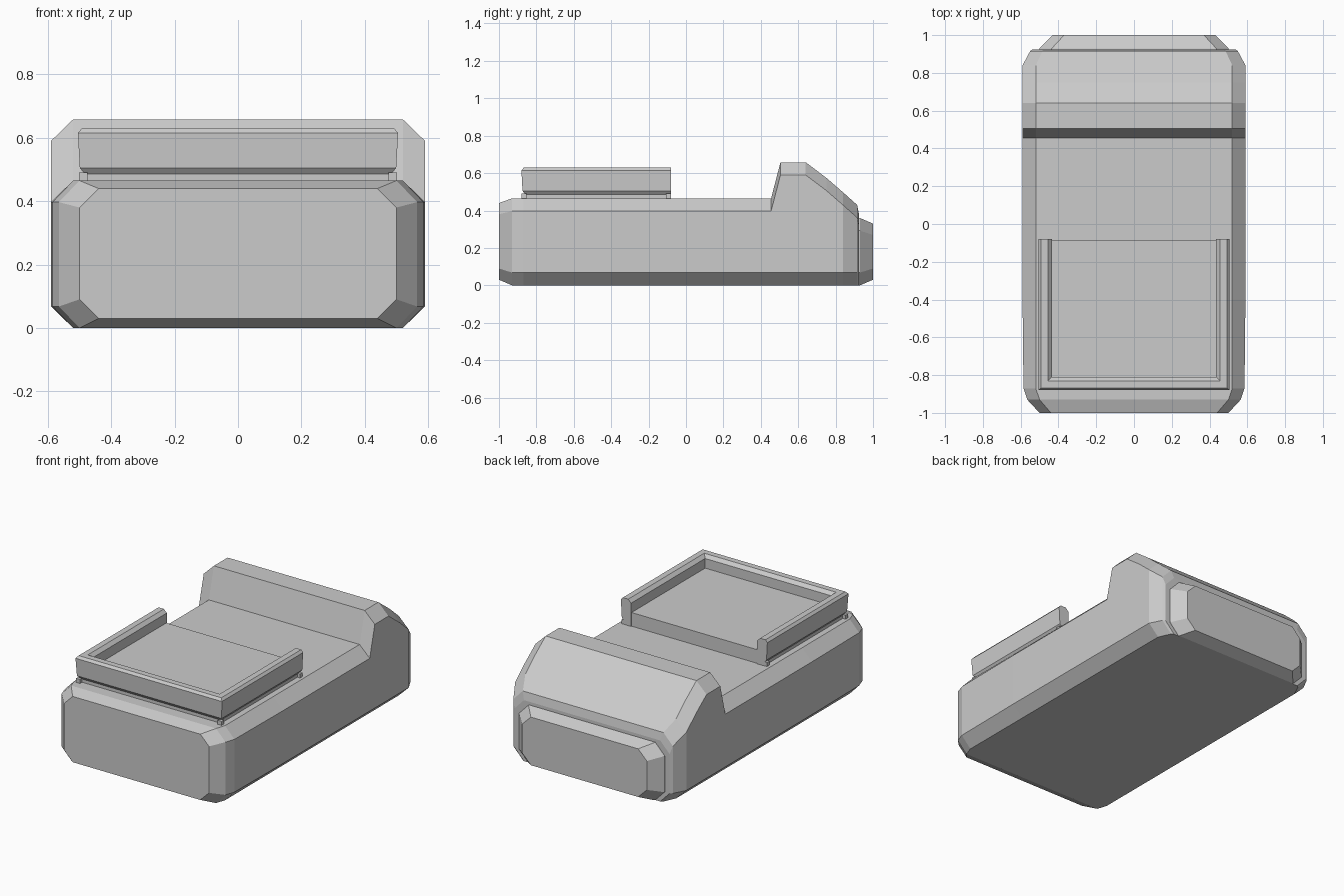
import bpy, bmesh

if "Cube" in bpy.data.objects:
    bpy.data.objects.remove(bpy.data.objects["Cube"])


def loft(name, rings, closed_caps=True):
    """Skin a row of equal-length rings and cap both ends."""
    bm = bmesh.new()
    loops = [[bm.verts.new(p) for p in ring] for ring in rings]
    n = len(loops[0])
    for a, b in zip(loops, loops[1:]):
        for i in range(n):
            j = (i + 1) % n
            bm.faces.new((a[i], a[j], b[j], b[i]))
    bm.faces.new(loops[0])
    bm.faces.new(loops[-1][::-1])
    bmesh.ops.recalc_face_normals(bm, faces=bm.faces)
    mesh = bpy.data.meshes.new(name)
    bm.to_mesh(mesh)
    bm.free()
    obj = bpy.data.objects.new(name, mesh)
    bpy.context.collection.objects.link(obj)
    return obj


def octagon(y, w, z0, z1, cx, cz):
    """Chamfered rectangle across the body at depth y."""
    half = [(w - cx, z0), (w, z0 + cz), (w, z1 - cz), (w - cx, z1)]
    pts = half + [(-x, z) for x, z in reversed(half)]
    return [(x, y, z) for x, z in pts]


def box(name, x0, x1, y0, y1, z0, z1):
    rect = [(x0, z0), (x1, z0), (x1, z1), (x0, z1)]
    return loft(name, [[(x, y, z) for x, z in rect] for y in (y0, y1)])


# Main body with the raised hump at the back
loft("body", [octagon(*s) for s in [
    (-1.00, 0.50, 0.03, 0.44, 0.06, 0.06),
    (-0.93, 0.565, 0.0, 0.465, 0.065, 0.068),
    (-0.87, 0.585, 0.0, 0.465, 0.065, 0.068),
    (-0.40, 0.59, 0.0, 0.465, 0.07, 0.068),
    (0.455, 0.59, 0.0, 0.465, 0.07, 0.068),
    (0.505, 0.59, 0.0, 0.658, 0.07, 0.068),
    (0.64, 0.59, 0.0, 0.658, 0.07, 0.068),
    (0.75, 0.59, 0.0, 0.575, 0.07, 0.068),
    (0.84, 0.59, 0.0, 0.497, 0.07, 0.068),
    (0.915, 0.55, 0.0, 0.43, 0.065, 0.068),
    (0.925, 0.535, 0.0, 0.38, 0.065, 0.068),
]])

# Tapered block on the back end
loft("rear_bumper", [octagon(*s) for s in [
    (0.91, 0.505, 0.0, 0.36, 0.065, 0.068),
    (0.93, 0.50, 0.0, 0.36, 0.065, 0.068),
    (1.00, 0.43, 0.03, 0.33, 0.06, 0.06),
]])

# U-shaped tray rim, swept with mitred corners: (inset, height)
profile = [(0.022, 0.45), (0.022, 0.485), (0.006, 0.505), (0.0, 0.615),
           (0.013, 0.63), (0.05, 0.63), (0.07, 0.61), (0.07, 0.45)]
X, FRONT, BACK = 0.505, -0.88, -0.08
loft("tray_rim", [[(s * (X - d), BACK if end else FRONT + d, z) for d, z in profile]
                  for s, end in ((1, True), (1, False), (-1, False), (-1, True))])

# Tray floor
box("tray_floor", -0.44, 0.44, -0.82, BACK - 0.005, 0.45, 0.55)

# Small feet at the tray corners
for s, side in ((1, "right"), (-1, "left")):
    for y, end in ((FRONT + 0.001, "front"), (BACK - 0.026, "back")):
        xs = sorted((s * 0.475, s * 0.502))
        box(f"tray_foot_{end}_{side}", xs[0], xs[1], y, y + 0.025, 0.45, 0.49)
